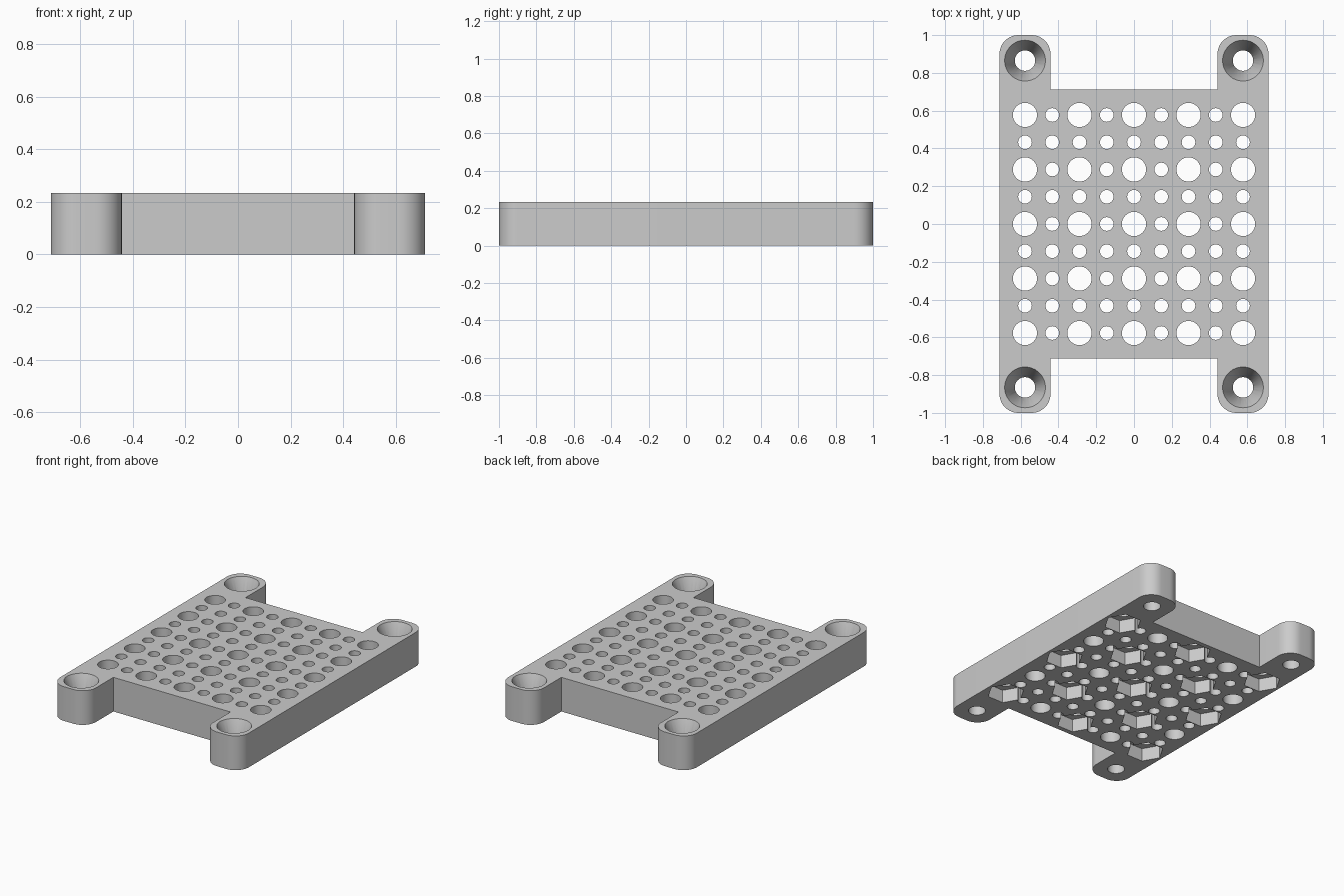
import bpy, bmesh, math
from mathutils import Matrix

cube = bpy.data.objects.get("Cube")
if cube:
    bpy.data.objects.remove(cube, do_unlink=True)

HEIGHT = 0.233
PITCH = 0.1443          # spacing of the hole grid
HALF_X, HALF_Y = 0.712, 1.0
NOTCH_X, NOTCH_Y = 0.442, 0.712
ROUND = 0.1             # corner radius of the mounting ears
SCREW_X, SCREW_Y = 0.577, 0.865

grey = bpy.data.materials.new("light_grey")
grey.use_nodes = True
colour = (0.6, 0.6, 0.6, 1)
grey.diffuse_color = colour
grey.node_tree.nodes["Principled BSDF"].inputs["Base Color"].default_value = colour


def make_object(name, bm):
    bmesh.ops.recalc_face_normals(bm, faces=bm.faces)
    mesh = bpy.data.meshes.new(name)
    bm.to_mesh(mesh)
    bm.free()
    mesh.materials.append(grey)
    obj = bpy.data.objects.new(name, mesh)
    bpy.context.collection.objects.link(obj)
    return obj


def add_cone(bm, x, y, z0, z1, r0, r1, sides):
    bmesh.ops.create_cone(
        bm, cap_ends=True, segments=sides, radius1=r0, radius2=r1, depth=z1 - z0,
        matrix=Matrix.Translation((x, y, (z0 + z1) / 2)))


# Plate outline: one ear corner, mirrored round the four quadrants
def arc(cx, cy, start):
    steps = 12
    return [(cx + ROUND * math.cos(start + math.pi / 2 * i / steps),
             cy + ROUND * math.sin(start + math.pi / 2 * i / steps))
            for i in range(steps + 1)]


quarter = (arc(HALF_X - ROUND, HALF_Y - ROUND, 0)
           + arc(NOTCH_X + ROUND, HALF_Y - ROUND, math.pi / 2)
           + [(NOTCH_X, NOTCH_Y)])
half = quarter + [(-x, y) for x, y in reversed(quarter)]
outline = half + [(x, -y) for x, y in reversed(half)]

bm = bmesh.new()
face = bm.faces.new([bm.verts.new((x, y, 0)) for x, y in outline])
top = bmesh.ops.extrude_face_region(bm, geom=[face])["geom"]
bmesh.ops.translate(bm, vec=(0, 0, HEIGHT),
                    verts=[v for v in top if isinstance(v, bmesh.types.BMVert)])
plate = make_object("mounting_plate", bm)

# Cutters: through holes, hexagonal nut pockets and countersinks
holes, pockets, sinks = bmesh.new(), bmesh.new(), bmesh.new()
for i in range(-4, 5):
    for j in range(-4, 5):
        x, y = i * PITCH, j * PITCH
        large = i % 2 == 0 and j % 2 == 0
        r = 0.064 if large else 0.036
        add_cone(holes, x, y, -0.1, HEIGHT + 0.1, r, r, 48 if large else 32)
        # Nut pockets sit under every other large hole
        if large and (i + j) % 4 == 0:
            hexagon = bmesh.ops.create_cone(
                pockets, cap_ends=True, segments=6, radius1=0.119, radius2=0.119,
                depth=0.18, matrix=Matrix.Rotation(math.pi / 6, 4, "Z"))["verts"]
            # Turn a corner towards the side of the plate
            if max(v.co.x for v in hexagon) < 0.118:
                bmesh.ops.rotate(pockets, verts=hexagon,
                                 matrix=Matrix.Rotation(math.pi / 6, 3, "Z"))
            bmesh.ops.translate(pockets, verts=hexagon, vec=(x, y, 0))

SINK = 0.13
SLOPE = 0.054 / SINK
for sx in (-1, 1):
    for sy in (-1, 1):
        x, y = sx * SCREW_X, sy * SCREW_Y
        add_cone(holes, x, y, -0.1, HEIGHT + 0.1, 0.054, 0.054, 48)
        add_cone(sinks, x, y, HEIGHT - SINK - 0.02, HEIGHT + 0.02,
                 0.054 - 0.02 * SLOPE, 0.108 + 0.02 * SLOPE, 48)

cutters = [make_object("hole_cutter", holes),
           make_object("nut_pocket_cutter", pockets),
           make_object("countersink_cutter", sinks)]
for cutter in cutters:
    cut = plate.modifiers.new(cutter.name, "BOOLEAN")
    cut.operation = "DIFFERENCE"
    cut.solver = "EXACT"
    cut.object = cutter

# Bake the cuts, then remove the cutters
bpy.ops.object.select_all(action="DESELECT")
plate.select_set(True)
bpy.context.view_layer.objects.active = plate
for cutter in cutters:
    bpy.ops.object.modifier_apply(modifier=cutter.name)
    bpy.data.objects.remove(cutter, do_unlink=True)
bpy.ops.object.shade_smooth_by_angle(angle=math.radians(30))
